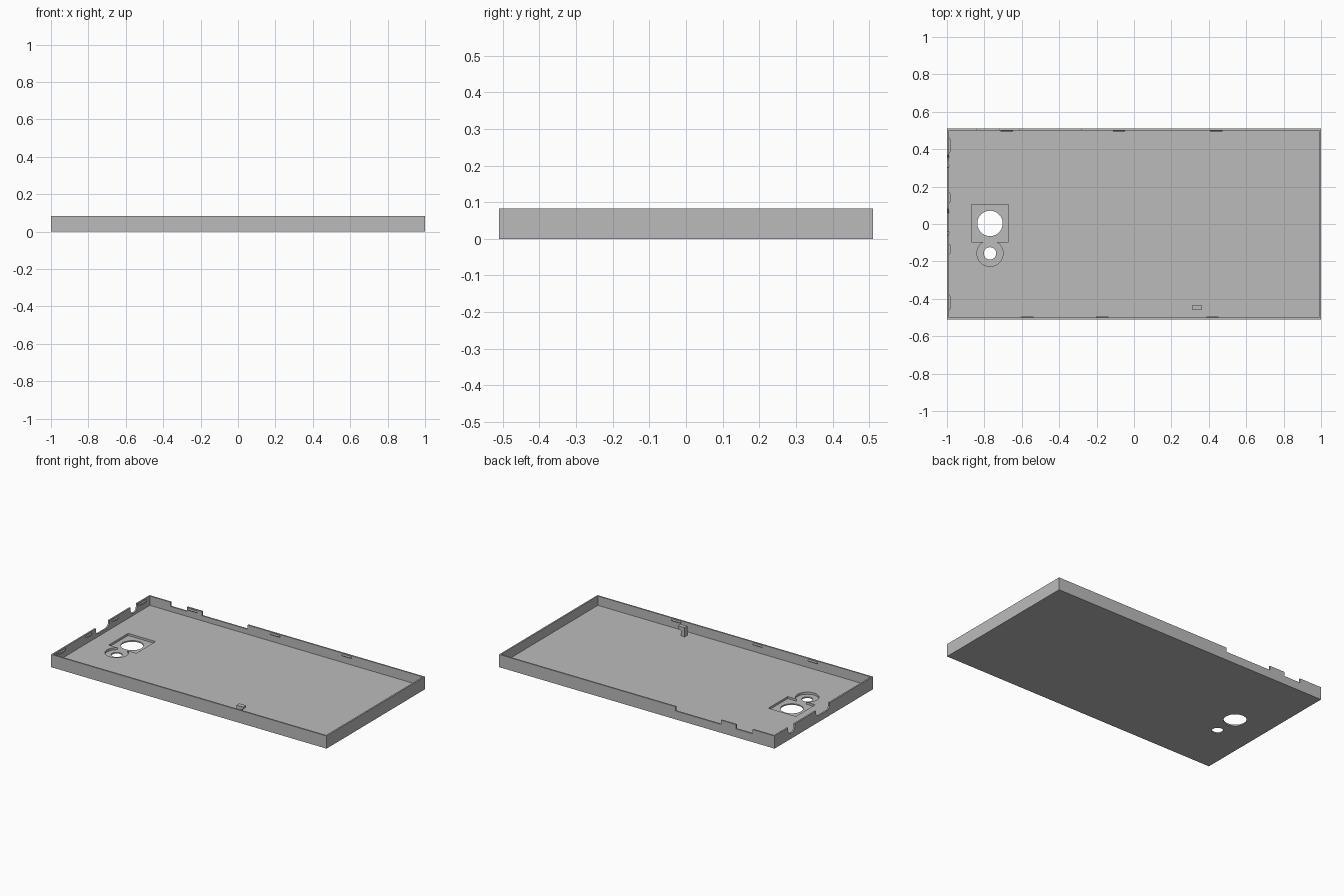
import bpy, bmesh, math

L, W, H = 1.0, 0.51, 0.083      # half length, half width, height
T, FLOOR, POCKET = 0.01, 0.022, 0.008

if "Cube" in bpy.data.objects:
    bpy.data.objects.remove(bpy.data.objects["Cube"], do_unlink=True)

grey = bpy.data.materials.new("matte grey")
grey.use_nodes = True
grey.diffuse_color = (0.5, 0.5, 0.5, 1)
grey.node_tree.nodes["Principled BSDF"].inputs["Base Color"].default_value = (0.5, 0.5, 0.5, 1)


def prism(name, points, low, high, place=lambda u, v, w: (u, v, w)):
    """Extrude a flat outline from low to high; place maps it into space."""
    bm = bmesh.new()
    rings = [[bm.verts.new(place(u, v, w)) for u, v in points] for w in (low, high)]
    bm.faces.new(rings[0])
    bm.faces.new(rings[1])
    for i in range(len(points)):
        j = (i + 1) % len(points)
        bm.faces.new((rings[0][i], rings[0][j], rings[1][j], rings[1][i]))
    bmesh.ops.recalc_face_normals(bm, faces=bm.faces)
    mesh = bpy.data.meshes.new(name)
    bm.to_mesh(mesh)
    bm.free()
    mesh.materials.append(grey)
    obj = bpy.data.objects.new(name, mesh)
    bpy.context.collection.objects.link(obj)
    return obj


def rect(x0, x1, y0, y1):
    return [(x0, y0), (x1, y0), (x1, y1), (x0, y1)]


def circle(x, y, r, n=40):
    return [(x + r * math.cos(2 * math.pi * i / n), y + r * math.sin(2 * math.pi * i / n)) for i in range(n)]


def cut(target, cutter):
    cutter.hide_render = True
    mod = target.modifiers.new("cut", "BOOLEAN")
    mod.operation, mod.solver, mod.object = "DIFFERENCE", "EXACT", cutter
    bpy.context.view_layer.objects.active = target
    bpy.ops.object.modifier_apply(modifier=mod.name)
    bpy.data.objects.remove(cutter, do_unlink=True)


def across_x(u, v, w):          # outline in y-z, extruded along x
    return (w, u, v)


def across_y(u, v, w):          # outline in x-z, extruded along y
    return (u, w, v)


# Tray: solid block hollowed from above
tray = prism("back_cover_tray", rect(-L, L, -W, W), 0, H)
cut(tray, prism("hollow", rect(-L + T, L - T, -W + T, W - T), FLOOR, 0.2))

# Camera and flash: shallow pockets with through holes
cx, cy, fy = -0.77, 0.003, -0.157
cut(tray, prism("camera_pocket", rect(cx - 0.1, cx + 0.1, cy - 0.1, cy + 0.1), POCKET, 0.2))
cut(tray, prism("flash_pocket", circle(cx, fy, 0.07), POCKET, 0.2))
cut(tray, prism("camera_hole", circle(cx, cy, 0.068), -0.1, 0.2))
cut(tray, prism("flash_hole", circle(cx, fy, 0.033), -0.1, 0.2))

# Button gaps in the back wall
for x0, x1 in ((-0.84, -0.72), (-0.61, -0.28)):
    cut(tray, prism("button_gap", rect(x0, x1, W - 0.03, W + 0.1), 0.055, 0.2))

# Socket openings in the end wall
cut(tray, prism("round_socket", circle(0.335, 0.072, 0.036, 24), -L - 0.1, -L + 0.03, across_x))
plug = [(-0.06, 0.2), (-0.06, 0.06), (-0.04, 0.042), (0.06, 0.042), (0.08, 0.06), (0.08, 0.2)]
cut(tray, prism("plug_socket", plug, -L - 0.1, -L + 0.03, across_x))

# Curved clips along the end wall
for y, half, depth in ((0.42, 0.045, 0.012), (0.14, 0.03, 0.012), (-0.135, 0.03, 0.012), (-0.42, 0.045, 0.012)):
    arc = [(-L + T + depth * math.sin(math.pi * i / 8), y - half * math.cos(math.pi * i / 8)) for i in range(9)]
    prism("end_clip", arc, 0.064, 0.074)

# Slim wedge clips along both long walls
for side, places in ((1, (-0.68, -0.08, 0.44)), (-1, (-0.57, -0.17, 0.42))):
    for x in places:
        y = side * (W - T)
        wedge = [(y, 0.064), (y - side * 0.006, 0.07), (y, 0.076)]
        prism("side_clip", wedge, x - 0.033, x + 0.033, across_x)

# Hooked post on the floor
hook = [(0.312, FLOOR), (0.338, FLOOR), (0.338, 0.055), (0.362, 0.07), (0.362, H), (0.312, H)]
prism("hook_post", hook, -0.46, -0.432, across_y)
